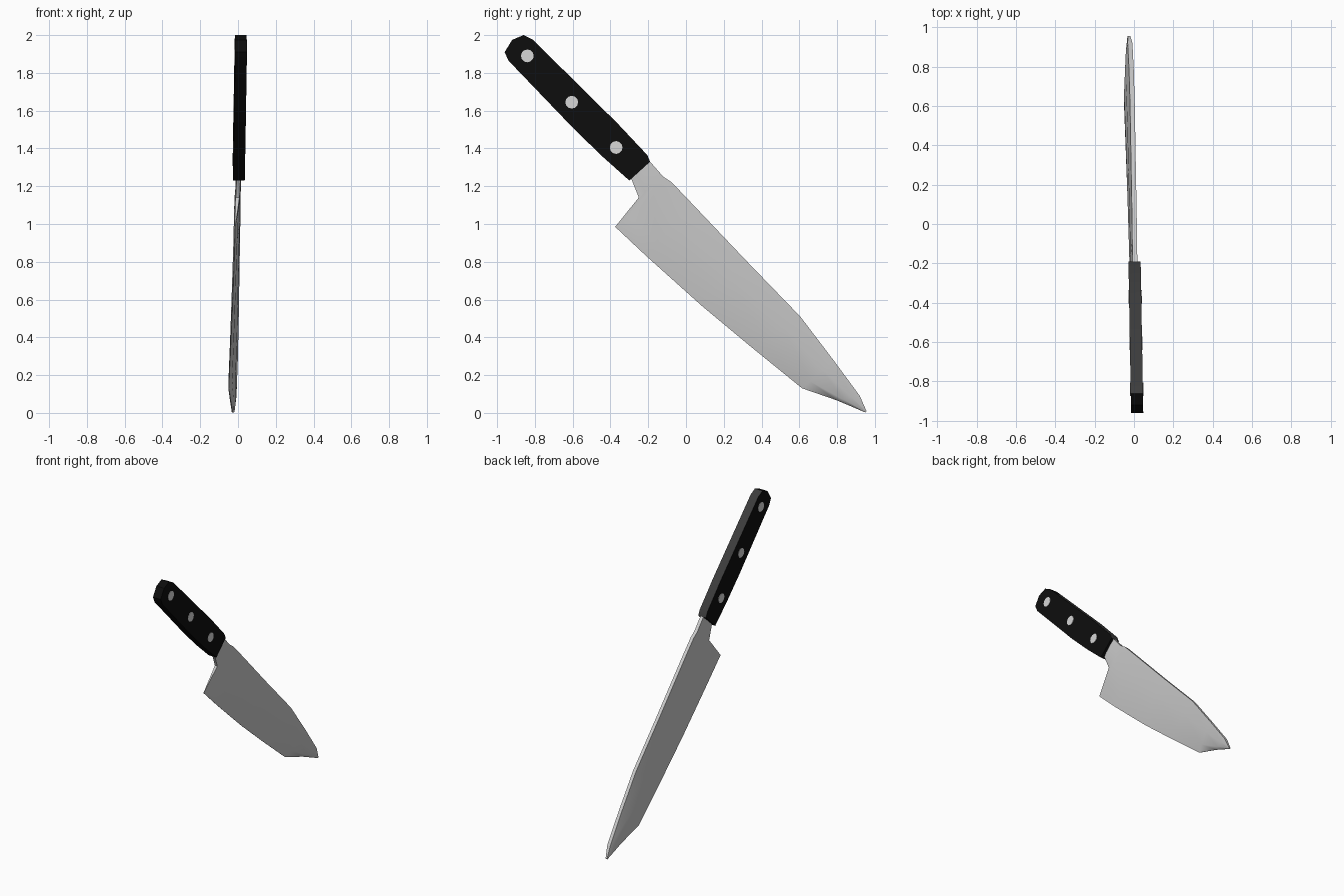
import bpy, bmesh, math
from mathutils import Matrix, Vector

if "Cube" in bpy.data.objects:
    bpy.data.objects.remove(bpy.data.objects["Cube"])


def material(name, r, g, b):
    m = bpy.data.materials.new(name)
    m.diffuse_color = (r, g, b, 1)
    m.use_nodes = True
    m.node_tree.nodes["Principled BSDF"].inputs["Base Color"].default_value = m.diffuse_color
    return m


steel = material("blade steel", 0.60, 0.60, 0.60)
black = material("handle black", 0.004, 0.004, 0.004)
grey = material("handle spine grey", 0.045, 0.045, 0.045)
rivet_metal = material("rivet metal", 0.68, 0.68, 0.68)


def finish(bm, name, mats, angle):
    bmesh.ops.recalc_face_normals(bm, faces=bm.faces)
    me = bpy.data.meshes.new(name)
    bm.to_mesh(me)
    bm.free()
    for m in mats:
        me.materials.append(m)
    ob = bpy.data.objects.new(name, me)
    bpy.context.collection.objects.link(ob)
    bpy.ops.object.select_all(action='DESELECT')
    ob.select_set(True)
    bpy.context.view_layer.objects.active = ob
    bpy.ops.object.shade_smooth_by_angle(angle=math.radians(angle))
    return ob


def handle_x(y):
    # the handle leans slightly sideways along its length
    return -0.0005 - 0.0173 * y


# Blade: stations of spine (x, y, z) and cutting edge (x, y, z)
stations = [
    ((0.005, -0.23, 1.37), (0.004, -0.33, 1.28)),
    ((0.005, -0.19, 1.33), (0.003, -0.29, 1.24)),
    ((0.004, -0.12, 1.25), (-0.002, -0.25, 1.14)),
    ((0.003, -0.075, 1.22), (-0.016, -0.375, 0.985)),
    ((0.002, 0.03, 1.11), (-0.020, -0.21, 0.83)),
    ((-0.003, 0.31, 0.815), (-0.030, 0.08, 0.57)),
    ((-0.008, 0.605, 0.51), (-0.040, 0.35, 0.345)),
    ((-0.013, 0.78, 0.28), (-0.050, 0.615, 0.13)),
    ((-0.020, 0.92, 0.09), (-0.038, 0.80, 0.066)),
    ((-0.025, 0.956, 0.008), (-0.027, 0.950, 0.002)),
]
neck = [(0, 0.012), (0.35, 0.014), (0.75, 0.014), (1, 0.010)]
ground = [(0, 0.012), (0.35, 0.015), (0.75, 0.010), (1, 0.001)]
bm = bmesh.new()
rings = []
for i, (s, e) in enumerate(stations):
    s, e = Vector(s), Vector(e)
    section = neck if i < 3 else ground
    k = 0.5 if i == len(stations) - 1 else 1.0
    side = [(s.lerp(e, t), h * k) for t, h in section]
    ring = [bm.verts.new(p + Vector((h, 0, 0))) for p, h in side]
    ring += [bm.verts.new(p - Vector((h, 0, 0))) for p, h in reversed(side)]
    rings.append(ring)
for a, b in zip(rings, rings[1:]):
    n = len(a)
    for j in range(n):
        bm.faces.new((a[j], a[(j + 1) % n], b[(j + 1) % n], b[j]))
bm.faces.new(rings[0])
bm.faces.new(rings[-1])
finish(bm, "blade", [steel], 50)

# Handle: flat profile extruded across x
profile = [(-0.30, 1.23), (-0.19, 1.33), (-0.205, 1.365), (-0.36, 1.53),
           (-0.81, 1.975), (-0.86, 2.0), (-0.92, 1.975), (-0.96, 1.91),
           (-0.94, 1.865), (-0.59, 1.50), (-0.44, 1.355)]
half = 0.031
bm = bmesh.new()
left = [bm.verts.new((handle_x(y) - half, y, z)) for y, z in profile]
right = [bm.verts.new((handle_x(y) + half, y, z)) for y, z in profile]
bm.faces.new(left)
bm.faces.new(right)
for j in range(len(profile)):
    k = (j + 1) % len(profile)
    bm.faces.new((left[j], left[k], right[k], right[j]))
bmesh.ops.recalc_face_normals(bm, faces=bm.faces)
for f in bm.faces:
    # faces along the upper back are grey
    f.material_index = 1 if f.normal.z > 0.3 and f.normal.y > 0.3 else 0
finish(bm, "handle", [black, grey], 30)

# Rivets: pins right through the handle
for i, (y, z) in enumerate([(-0.84, 1.89), (-0.605, 1.645), (-0.37, 1.405)]):
    bm = bmesh.new()
    bmesh.ops.create_cone(
        bm, cap_ends=True, segments=12, radius1=0.034, radius2=0.034,
        depth=2 * half + 0.005,
        matrix=Matrix.Translation((handle_x(y), y, z)) @ Matrix.Rotation(math.pi / 2, 4, 'Y'))
    finish(bm, f"rivet_{i + 1}", [rivet_metal], 40)
